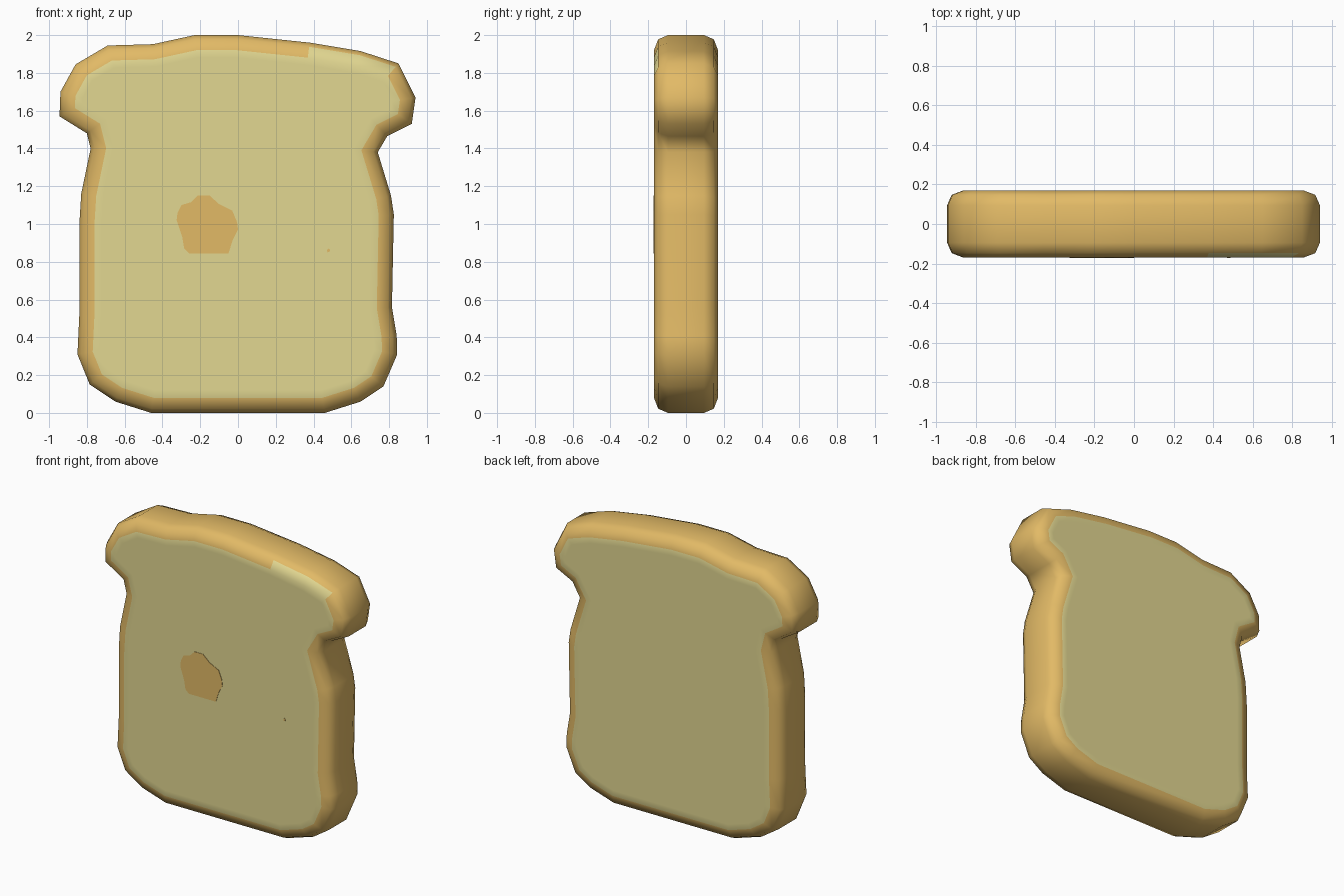
import bpy, bmesh
from mathutils import Vector

if "Cube" in bpy.data.objects:
    bpy.data.objects.remove(bpy.data.objects["Cube"])


def material(name, rgb):
    m = bpy.data.materials.new(name)
    m.diffuse_color = (*rgb, 1)
    m.use_nodes = True
    m.node_tree.nodes["Principled BSDF"].inputs["Base Color"].default_value = m.diffuse_color
    return m


CRUST = material("golden crust", (0.76, 0.49, 0.133))
CRUMB = material("pale crumb", (0.76, 0.68, 0.283))

# slice outline (x, z), clockwise seen from the front
OUTLINE = [Vector(p) for p in (
    (-.46, 0), (-.65, .06), (-.785, .15), (-.85, .31), (-.84, .52),
    (-.84, 1.0), (-.83, 1.16), (-.78, 1.40), (-.80, 1.48), (-.945, 1.57),
    (-.94, 1.70), (-.86, 1.845), (-.69, 1.945), (-.45, 1.952), (-.23, 2.0),
    (0, 2.0), (.38, 1.96), (.65, 1.915), (.85, 1.85), (.94, 1.67),
    (.92, 1.53), (.79, 1.465), (.74, 1.38), (.81, 1.15), (.825, 1.05),
    (.815, .56), (.84, .41), (.843, .31), (.77, .14), (.65, .06), (.46, 0))]


def inset(pts, d):
    """Move every outline edge inward by d."""
    out = []
    for i, p in enumerate(pts):
        a = (p - pts[i - 1]).normalized()
        b = (pts[(i + 1) % len(pts)] - p).normalized()
        na, nb = Vector((a.y, -a.x)), Vector((b.y, -b.x))
        out.append(p + (na + nb) * d / (1 + na.dot(nb)))
    return out


def finish(bm, name, mats, smooth):
    bmesh.ops.recalc_face_normals(bm, faces=bm.faces)
    me = bpy.data.meshes.new(name)
    for f in bm.faces:
        f.smooth = smooth
    bm.to_mesh(me)
    bm.free()
    for m in mats:
        me.materials.append(m)
    ob = bpy.data.objects.new(name, me)
    bpy.context.collection.objects.link(ob)
    return ob


# bread slice: rings from the front face over the rounded rim to the back face
half = [(.12, .17), (.08, .17), (.022, .147), (0, .095)]
rings = [(d, -y) for d, y in half] + [(d, y) for d, y in reversed(half)]
bm = bmesh.new()
loops = [[bm.verts.new((p.x, y, p.y)) for p in inset(OUTLINE, d)] for d, y in rings]
n = len(OUTLINE)
for k in range(len(loops) - 1):
    for i in range(n):
        j = (i + 1) % n
        f = bm.faces.new((loops[k][i], loops[k][j], loops[k + 1][j], loops[k + 1][i]))
        c = f.calc_center_median()
        # crumb on the flat border and on the bare patch at the top right of the front
        bare = k == 1 and .4 < c.x < .83 and c.z > 1.8
        f.material_index = 1 if k in (0, len(loops) - 2) or bare else 0
for loop in (loops[0], loops[-1]):
    bm.faces.new(loop).material_index = 1
finish(bm, "bread_slice", [CRUST, CRUMB], True)


# toasted spots: thin plates on the front face
def spot(name, pts):
    bm = bmesh.new()
    f = bm.faces.new([bm.verts.new((x, -.173, z)) for x, z in pts])
    ext = bmesh.ops.extrude_face_region(bm, geom=[f])
    for v in ext["geom"]:
        if isinstance(v, bmesh.types.BMVert):
            v.co.y = -.168
    bm.faces.ensure_lookup_table()
    finish(bm, name, [CRUST], False)


spot("toasted_spot", [
    (-.32, 1.06), (-.325, 1.02), (-.295, .93), (-.285, .87), (-.26, .845),
    (-.05, .845), (-.03, .91), (0, .97), (-.005, 1.01), (-.03, 1.07),
    (-.10, 1.105), (-.15, 1.15), (-.215, 1.15), (-.25, 1.115), (-.30, 1.10)])
spot("crumb_speck", [(.47, .86), (.475, .85), (.485, .852), (.487, .865), (.477, .87)])
